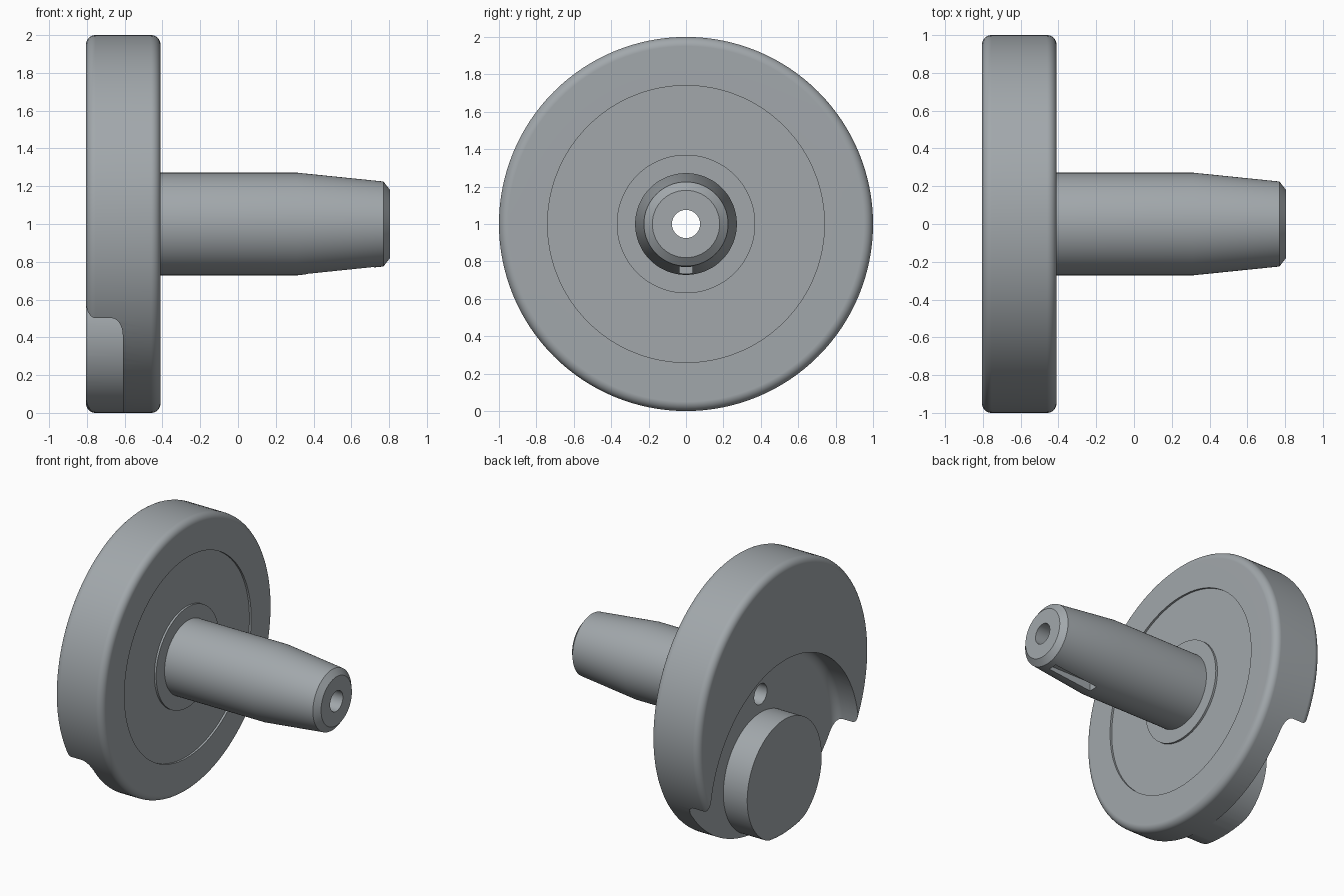
import bpy, bmesh, math

if "Cube" in bpy.data.objects:
    bpy.data.objects.remove(bpy.data.objects["Cube"])

SEG = 128
AXIS_Z, PIN_Z = 1.0, 0.43

grey = bpy.data.materials.new("steel_grey")
grey.diffuse_color = (0.36, 0.39, 0.41, 1)
grey.use_nodes = True
grey.node_tree.nodes["Principled BSDF"].inputs["Base Color"].default_value = grey.diffuse_color


def arc(cx, cr, rad, a0, a1, n=7):
    """Points of a fillet in the (x, radius) plane."""
    out = []
    for i in range(n + 1):
        a = math.radians(a0 + (a1 - a0) * i / n)
        out.append((cx + rad * math.cos(a), cr + rad * math.sin(a)))
    return out


def to_object(name, bm):
    bmesh.ops.recalc_face_normals(bm, faces=bm.faces)
    me = bpy.data.meshes.new(name)
    bm.to_mesh(me)
    bm.free()
    me.materials.append(grey)
    ob = bpy.data.objects.new(name, me)
    bpy.context.collection.objects.link(ob)
    return ob


def lathe(name, profile, zc):
    """Revolve a closed (x, radius) profile about a line along x."""
    bm = bmesh.new()
    rings = []
    for i in range(SEG):
        a = 2 * math.pi * i / SEG
        rings.append([bm.verts.new((x, r * math.sin(a), zc + r * math.cos(a)))
                      for x, r in profile])
    n = len(profile)
    for i in range(SEG):
        p, q = rings[i], rings[(i + 1) % SEG]
        for j in range(n):
            k = (j + 1) % n
            bm.faces.new((p[j], p[k], q[k], q[j]))
    return to_object(name, bm)


# Crank web and tapered shaft, bored through, with a shallow annular step
L, F = -0.805, -0.41
profile = [(L, 0.075)]
profile += arc(L + 0.05, 0.95, 0.05, 180, 90)
profile += arc(F - 0.05, 0.95, 0.05, 90, 0)
profile += [(F, 0.74), (F - 0.015, 0.74), (F - 0.015, 0.37), (F, 0.37),
            (F, 0.272), (0.31, 0.272), (0.77, 0.225), (0.805, 0.18), (0.805, 0.075)]
body = lathe("crank_web_and_shaft", profile, AXIS_Z)

# Recess around the pin boss, with a filleted floor corner
recess = [(-0.61, 0.435)] + arc(-0.67, 0.81, 0.06, 0, 90) + [(-0.95, 0.87), (-0.95, 0.435)]
cutters = [lathe("recess_cutter", recess, PIN_Z)]

# Crank pin hole
bm = bmesh.new()
bmesh.ops.create_cone(bm, cap_ends=True, segments=96, radius1=0.2, radius2=0.2, depth=1.0)
for v in bm.verts:
    x, y, z = v.co
    v.co = (z - 0.6, y, PIN_Z + x)
cutters.append(to_object("pin_hole_cutter", bm))

# Keyway under the taper
bm = bmesh.new()
bmesh.ops.create_cube(bm, size=1)
for v in bm.verts:
    v.co = (0.54 + v.co.x * 0.36, v.co.y * 0.07, 0.70 + v.co.z * 0.2)
cutters.append(to_object("keyway_cutter", bm))

bpy.context.view_layer.objects.active = body
body.select_set(True)
for c in cutters:
    c.select_set(False)
    m = body.modifiers.new(c.name, 'BOOLEAN')
    m.operation, m.solver, m.object = 'DIFFERENCE', 'EXACT', c
    bpy.ops.object.modifier_apply(modifier=m.name)
    bpy.data.objects.remove(c)

# Smooth round surfaces, keep machined edges crisp
bpy.ops.object.shade_smooth_by_angle(angle=math.radians(30))
wn = body.modifiers.new("flat_faces", 'WEIGHTED_NORMAL')
wn.keep_sharp = True
